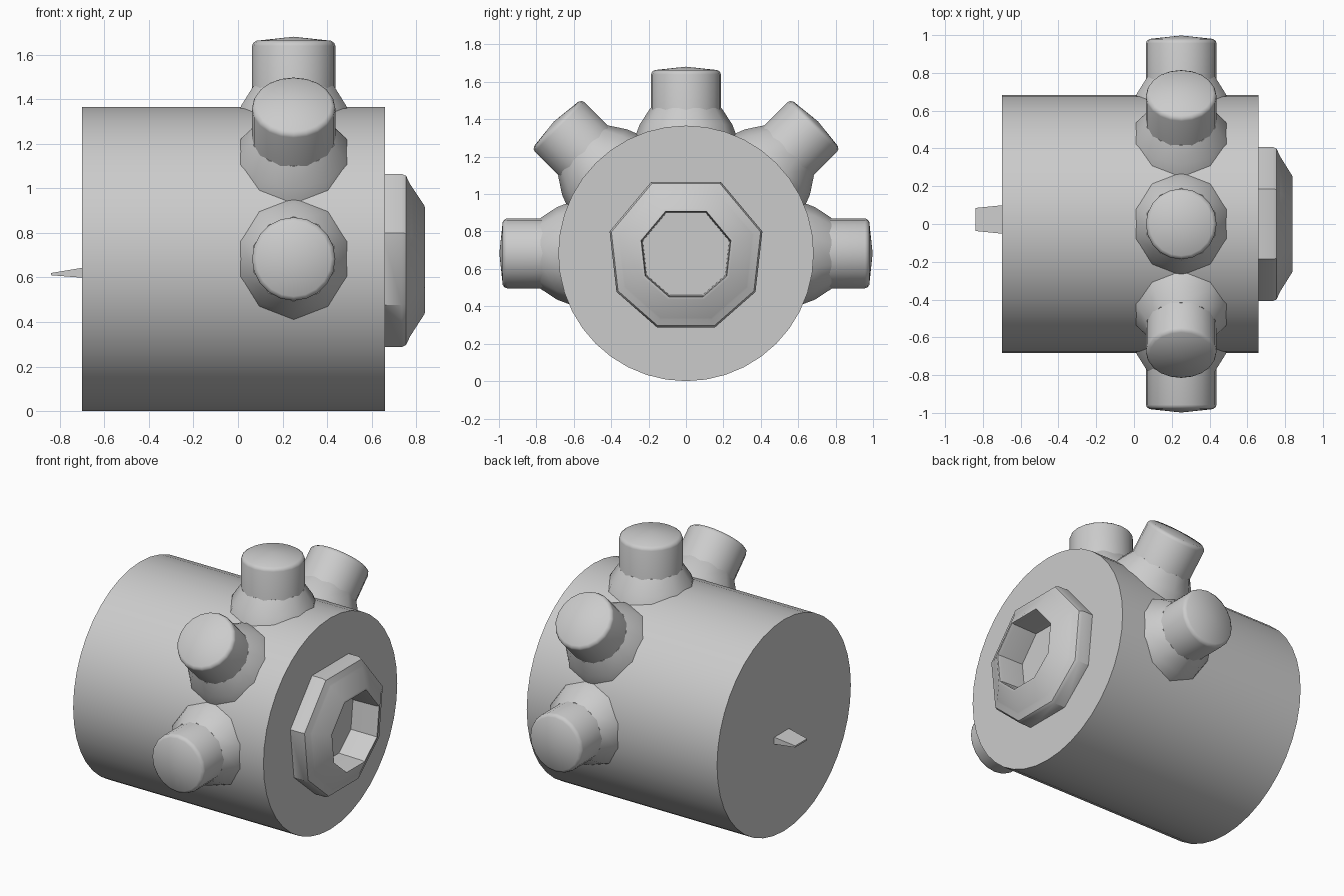
import bpy, bmesh, math
from mathutils import Matrix, Vector

if "Cube" in bpy.data.objects:
    bpy.data.objects.remove(bpy.data.objects["Cube"])

CZ = 0.683  # height of the body axis


def make(name, bm, matrix=None, smooth=True):
    bmesh.ops.recalc_face_normals(bm, faces=bm.faces[:])
    me = bpy.data.meshes.new(name)
    bm.to_mesh(me)
    bm.free()
    ob = bpy.data.objects.new(name, me)
    bpy.context.collection.objects.link(ob)
    if matrix is not None:
        me.transform(matrix)
    if smooth:
        bpy.ops.object.select_all(action='DESELECT')
        ob.select_set(True)
        bpy.context.view_layer.objects.active = ob
        bpy.ops.object.shade_smooth_by_angle(angle=math.radians(40))
    return ob


def turned(name, profile, angles, matrix):
    """Revolve (radius, height) points around local z using the given angles."""
    bm = bmesh.new()
    rings = []
    for r, h in profile:
        if r == 0:
            rings.append([bm.verts.new((0, 0, h))])
        else:
            rings.append([bm.verts.new((r * math.cos(a), r * math.sin(a), h)) for a in angles])
    n = len(angles)
    for a, b in zip(rings, rings[1:]):
        for i in range(n):
            j = (i + 1) % n
            if len(a) == 1:
                bm.faces.new((a[0], b[i], b[j]))
            elif len(b) == 1:
                bm.faces.new((a[i], a[j], b[0]))
            else:
                bm.faces.new((a[i], a[j], b[j], b[i]))
    return make(name, bm, matrix)


def even(n, start=0.0):
    return [start + 2 * math.pi * i / n for i in range(n)]


# local z -> world x, local x -> world y, local y -> world z
ALONG_X = Matrix(((0, 0, 1, 0), (1, 0, 0, 0), (0, 1, 0, CZ), (0, 0, 0, 1)))

# main drum
turned("body_drum", [(0, -0.70), (CZ, -0.70), (CZ, 0.66), (0, 0.66)], even(40), ALONG_X)

# uneven eight-sided end cap with an open socket
cap_angles = [math.radians(a) for a in (-68.6, -29, 16, 64, 116, 164, 209, 248.6)]
turned("end_cap", [(0.425, 0.65), (0.425, 0.735), (0.415, 0.755), (0.38, 0.77), (0.37, 0.775),
                   (0.265, 0.838), (0.25, 0.84), (0.245, 0.82), (0.24, 0.65)], cap_angles, ALONG_X)

# five studs with flared collars fanned over the upper half
for k in range(5):
    m = Matrix.Translation((0.25, 0, CZ)) @ Matrix.Rotation(math.radians(-90 + 45 * k), 4, 'X')
    turned(f"stud_{k + 1}", [(0, 0.55), (0.187, 0.55), (0.187, 0.957), (0.182, 0.97),
                             (0.168, 0.98), (0, 0.998)], even(20), m)
    turned(f"stud_collar_{k + 1}", [(0, 0.56), (0.295, 0.56), (0.27, 0.63), (0.247, 0.69),
                                    (0.19, 0.777), (0, 0.777)], even(10, math.pi / 10), m)

# small tapered key on the rear face
bm = bmesh.new()
bmesh.ops.create_cube(bm, size=1)
for v in bm.verts:
    tip = v.co.x < 0
    y = (-0.037, 0.085) if tip else (-0.052, 0.10)
    z = (0.610, 0.620) if tip else (0.598, 0.645)
    v.co = Vector((-0.84 if tip else -0.69, y[v.co.y > 0], z[v.co.z > 0]))
make("rear_key", bm, smooth=False)
